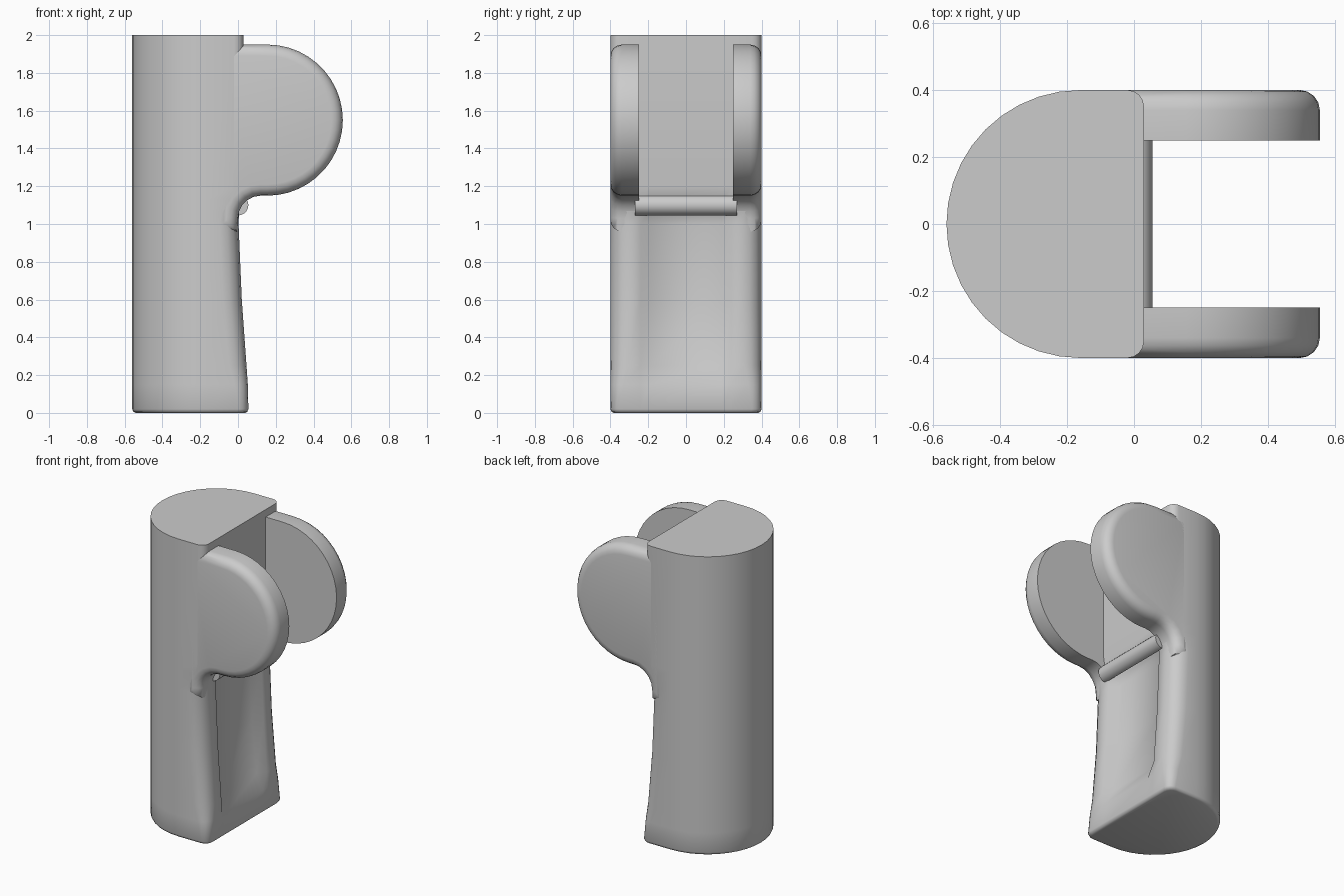
import bpy, bmesh, math

if "Cube" in bpy.data.objects:
    bpy.data.objects.remove(bpy.data.objects["Cube"])


def finish(bm, name, angle):
    bmesh.ops.recalc_face_normals(bm, faces=bm.faces)
    mesh = bpy.data.meshes.new(name)
    bm.to_mesh(mesh)
    bm.free()
    ob = bpy.data.objects.new(name, mesh)
    bpy.context.collection.objects.link(ob)
    bpy.ops.object.select_all(action='DESELECT')
    ob.select_set(True)
    bpy.context.view_layer.objects.active = ob
    bpy.ops.object.shade_smooth_by_angle(angle=math.radians(angle))
    return ob


def arc(cx, cy, r, a0, a1, n):
    return [(cx + r * math.cos(math.radians(a0 + (a1 - a0) * i / n)),
             cy + r * math.sin(math.radians(a0 + (a1 - a0) * i / n)))
            for i in range(n + 1)]


def d_section(front, r, depth, inset):
    # round back, rounded front corners, recessed panel in the flat front
    w = 0.4 - inset
    f = front - inset
    pts = arc(-0.16, 0, w, 90, 270, 20)
    pts += arc(f - r, -w + r, r, -90, 0, 4)
    pts += [(f, -0.24), (f - depth, -0.19), (f - depth, 0.19), (f, 0.24)]
    pts += arc(f - r, w - r, r, 0, 90, 4)
    return pts


# Body: lofted D-shaped column, (z, front x, corner radius, panel depth, inset)
levels = [(0, 0.055, 0.05, 0, 0.018), (0.006, 0.055, 0.05, 0, 0.006),
          (0.02, 0.055, 0.05, 0, 0), (0.15, 0.052, 0.07, 0, 0),
          (0.25, 0.045, 0.09, 0.04, 0), (0.6, 0.02, 0.10, 0.05, 0),
          (1.0, 0.003, 0.10, 0.05, 0), (1.06, 0.005, 0.09, 0.04, 0),
          (1.13, 0.02, 0.06, 0, 0), (1.2, 0.03, 0.05, 0, 0),
          (1.95, 0.03, 0.05, 0, 0), (2.0, 0.03, 0.05, 0, 0)]
bm = bmesh.new()
rings = [[bm.verts.new((x, y, z)) for x, y in d_section(f, r, d, i)]
         for z, f, r, d, i in levels]
n = len(rings[0])
for lo, hi in zip(rings, rings[1:]):
    for k in range(n):
        bm.faces.new((lo[k], lo[(k + 1) % n], hi[(k + 1) % n], hi[k]))
bm.faces.new(rings[0])
bm.faces.new(rings[-1])
finish(bm, "body", 50)

# Hinge lobes: disc profile with a fillet into the body, rounded outer rim
profile = [(-0.12, 1.95)] + arc(0.155, 1.55, 0.4, 90, -90, 22)
profile += arc(0.12, 1.03, 0.12, 90, 180, 5) + [(-0.005, 0.96), (-0.12, 0.96)]
bm = bmesh.new()
inner = bm.faces.new([bm.verts.new((x, -0.25, z)) for x, z in profile])
out = bmesh.ops.extrude_face_region(bm, geom=[inner], use_keep_orig=True)
for v in [g for g in out["geom"] if isinstance(g, bmesh.types.BMVert)]:
    v.co.y = -0.4
rim = [e for e in bm.edges if all(v.co.y < -0.39 for v in e.verts)]
bmesh.ops.bevel(bm, geom=rim, offset=0.06, segments=4, profile=0.5,
                affect='EDGES', clamp_overlap=False)
lobe = finish(bm, "hinge_lobes", 50)
mirror = lobe.modifiers.new("Mirror", 'MIRROR')
mirror.use_axis = (False, True, False)

# Lip across the bottom of the slot between the lobes
bm = bmesh.new()
ends = [[bm.verts.new((x, y, z)) for x, z in arc(0, 1.1, 0.055, -90, 90, 10)]
        for y in (-0.27, 0.27)]
m = len(ends[0])
for k in range(m):
    bm.faces.new((ends[0][k], ends[0][(k + 1) % m],
                  ends[1][(k + 1) % m], ends[1][k]))
for e in ends:
    bm.faces.new(e)
finish(bm, "slot_lip", 50)
